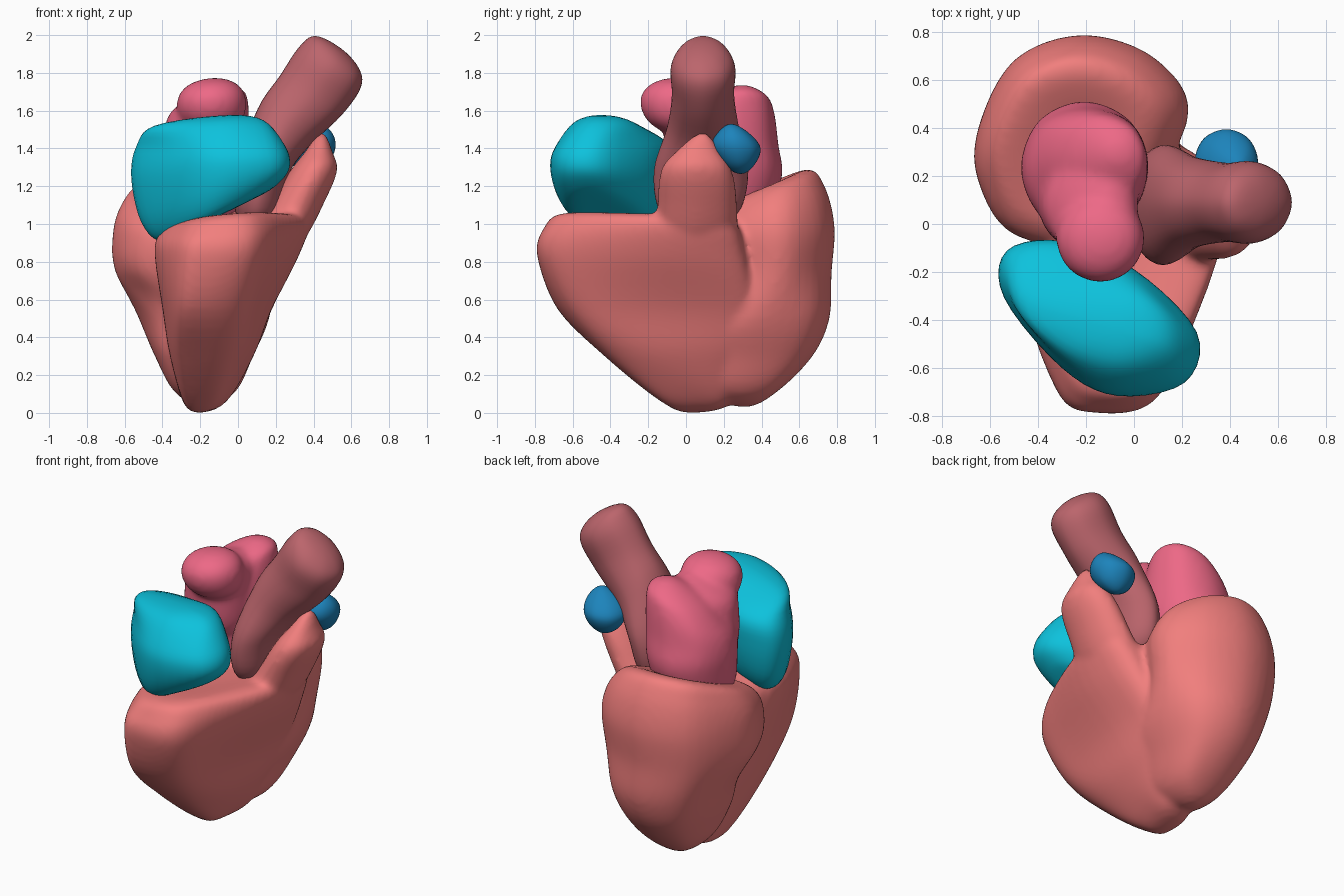
import bpy, bmesh, math
from mathutils import Vector

if "Cube" in bpy.data.objects:
    bpy.data.objects.remove(bpy.data.objects["Cube"])

N = 8  # control points per ring


def ring(z, cx, cy, rx, ry, tx=0, ty=0, q=1):
    """Elliptical section, tilted by slopes tx and ty; q swells the diagonals."""
    pts = []
    for i in range(N):
        a = 2 * math.pi * i / N
        k = q if i % 2 else 1
        dx, dy = k * rx * math.cos(a), k * ry * math.sin(a)
        pts.append(Vector((cx + dx, cy + dy, z + tx * dx + ty * dy)))
    return pts


def outline(z, pts, scale=1, tx=0, ty=0):
    """Free-form section scaled and tilted about its centre."""
    cx = sum(p[0] for p in pts) / N
    cy = sum(p[1] for p in pts) / N
    return [Vector((cx + (x - cx) * scale, cy + (y - cy) * scale,
                    z + tx * (x - cx) + ty * (y - cy))) for x, y in pts]


def spline(a, b, c, d, t):
    return 0.5 * (2 * b + (c - a) * t + (2 * a - 5 * b + 4 * c - d) * t * t
                  + (3 * b - a - 3 * c + d) * t ** 3)


def loft(bm, bottom, rings, top, steps=5):
    """Smooth closed skin through the rings with a rounded pole at each end."""
    flip = lambda r: [r[(j + N // 2) % N] for j in range(N)]
    rows = ([flip(rings[0]), [Vector(bottom)] * N] + rings
            + [[Vector(top)] * N, flip(rings[-1])])
    fine = []
    for i in range(1, len(rows) - 2):
        for s in range(steps):
            if i == 1 and s == 0:
                continue
            fine.append([spline(*(rows[i + k][j] for k in (-1, 0, 1, 2)), s / steps)
                         for j in range(N)])
    loops = []
    for r in fine:
        loops.append([bm.verts.new(spline(r[j - 1], r[j], r[(j + 1) % N], r[(j + 2) % N], s / steps))
                      for j in range(N) for s in range(steps)])
    n = N * steps
    for lo, hi in zip(loops, loops[1:]):
        for j in range(n):
            k = (j + 1) % n
            bm.faces.new((lo[j], lo[k], hi[k], hi[j]))
    for pole, loop in ((bottom, loops[0]), (top, loops[-1])):
        v = bm.verts.new(pole)
        for j in range(n):
            bm.faces.new((v, loop[j], loop[(j + 1) % n]))


def part(name, color, lofts, blend=0):
    bm = bmesh.new()
    for l in lofts:
        loft(bm, *l)
    bmesh.ops.recalc_face_normals(bm, faces=bm.faces)
    for f in bm.faces:
        f.smooth = True
    me = bpy.data.meshes.new(name)
    bm.to_mesh(me)
    bm.free()
    ob = bpy.data.objects.new(name, me)
    bpy.context.collection.objects.link(ob)
    mat = bpy.data.materials.new(name + "_color")
    mat.diffuse_color = (*color, 1)
    mat.use_nodes = True
    mat.node_tree.nodes["Principled BSDF"].inputs["Base Color"].default_value = mat.diffuse_color
    me.materials.append(mat)
    if blend:  # fuse overlapping volumes into one soft skin
        m = ob.modifiers.new("fuse", 'REMESH')
        m.mode = 'VOXEL'
        m.voxel_size = 0.018
        m.use_smooth_shade = True
        s = ob.modifiers.new("soften", 'SMOOTH')
        s.factor = 0.5
        s.iterations = blend
    return ob


# Left ventricle: deep rounded cup with a dished, tilted top
cup = [(.22, .42), (.10, .68), (-.20, .787), (-.49, .69),
       (-.64, .42), (-.645, .18), (-.48, -.05), (-.10, -.05)]
left_ventricle = ((-.18, .31, .03), [
    ring(.11, -.175, .29, .16, .19, 0, 0, 1.08),
    ring(.30, -.18, .33, .26, .34, 0, 0, 1.07),
    ring(.50, -.18, .37, .345, .39, 0, 0, 1.04),
    outline(.74, cup, .96),
    outline(.96, cup, 1, 0, .06),
    outline(1.12, cup, .87, -.02, .2),
    outline(1.19, cup, .62, -.02, .25),
], (-.2, .36, 1.15))

# Right ventricle: blunt wedge wrapped round the front
right_ventricle = ((-.21, .03, 0), [
    outline(.06, [(-.27, -.10), (-.20, -.13), (-.11, -.11), (-.07, .05),
                  (-.07, .2), (-.18, .26), (-.28, .15), (-.29, .0)]),
    outline(.30, [(-.32, -.37), (-.20, -.43), (-.04, -.39), (.05, -.18),
                  (.08, .15), (.0, .35), (-.3, .2), (-.36, -.1)]),
    outline(.55, [(-.33, -.61), (-.19, -.68), (.02, -.61), (.11, -.36),
                  (.18, .1), (.10, .37), (-.3, .2), (-.4, -.17)]),
    outline(.83, [(-.32, -.70), (-.16, -.785), (.07, -.74), (.2, -.47),
                  (.32, .0), (.23, .31), (-.2, .2), (-.44, -.25)]),
    outline(.98, [(-.30, -.66), (-.15, -.75), (.08, -.71), (.24, -.43),
                  (.38, .0), (.29, .25), (-.15, .2), (-.42, -.25)], 1, .1),
    outline(1.035, [(-.24, -.54), (-.13, -.64), (.05, -.61), (.18, -.38),
                    (.28, .0), (.2, .15), (-.1, .1), (-.32, -.25)], 1, .1, -.06),
], (-.02, -.25, 1.02))

# Outflow tract rising at the right
outflow = ((.12, .03, .65), [
    ring(.90, .20, .05, .14, .20),
    ring(1.12, .32, .06, .14, .21),
    ring(1.28, .40, .055, .125, .19),
    ring(1.37, .425, .06, .08, .13),
], (.445, .09, 1.49))

part("ventricles", (.88, .21, .205), [left_ventricle, right_ventricle, outflow], 9)

# Right atrium
ra = [(-.53, -.115), (-.3, -.075), (0, -.19), (.26, -.45),
      (.21, -.66), (-.07, -.715), (-.30, -.60), (-.54, -.31)]
ra_top = [(-.43, -.31), (-.28, -.27), (-.02, -.29), (.11, -.39),
          (.12, -.52), (-.05, -.59), (-.25, -.54), (-.41, -.42)]
part("right_atrium", (.004, .54, .72), [((-.24, -.36, .98), [
    outline(1.02, ra, .60, .28),
    outline(1.11, ra, .87, .25),
    outline(1.27, ra, 1, .08),
    outline(1.41, ra, .94, .03, .05),
    outline(1.535, ra_top, 1, .05),
], (-.08, -.44, 1.575))])

# Left atrium: upright body, saddle and forward lobe
body = ((-.22, .22, .95), [
    ring(1.05, -.22, .21, .21, .21),
    ring(1.25, -.21, .235, .26, .275),
    ring(1.42, -.20, .235, .26, .255, .1, 0, 1.03),
    ring(1.57, -.175, .26, .23, .21, .3, .05, 1.03),
    ring(1.67, -.13, .28, .16, .15, .25, .05),
], (-.10, .29, 1.735))
saddle = ((-.2, .08, 1.15), [
    ring(1.25, -.2, .08, .18, .16),
    ring(1.50, -.19, .08, .20, .2),
    ring(1.64, -.16, .08, .165, .2, .1),
], (-.12, .1, 1.715))
lobe = ((-.14, -.02, 1.46), [
    ring(1.53, -.14, -.04, .15, .15),
    ring(1.65, -.14, -.06, .185, .185),
    ring(1.74, -.13, -.06, .13, .13),
], (-.12, -.06, 1.775))
part("left_atrium", (.85, .14, .24), [body, saddle, lobe], 14)

# Aorta: wide root bending into a leaning trunk
part("aorta", (.50, .13, .15), [((.09, .06, .95), [
    ring(1.05, .10, .07, .11, .20),
    ring(1.28, .13, .08, .14, .25, -.1),
    ring(1.51, .24, .09, .135, .19, -.75),
    ring(1.68, .385, .09, .165, .165, -.62),
    ring(1.83, .487, .09, .163, .17, -.66),
    ring(1.91, .525, .09, .115, .11, -.74),
], (.545, .09, 1.93))])

# Pulmonary vessel stub
part("pulmonary_vessel", (.012, .23, .50), [((.38, .29, 1.265), [
    ring(1.31, .38, .28, .09, .08),
    ring(1.40, .385, .265, .13, .13),
    ring(1.48, .41, .25, .09, .085),
], (.43, .24, 1.53))])
